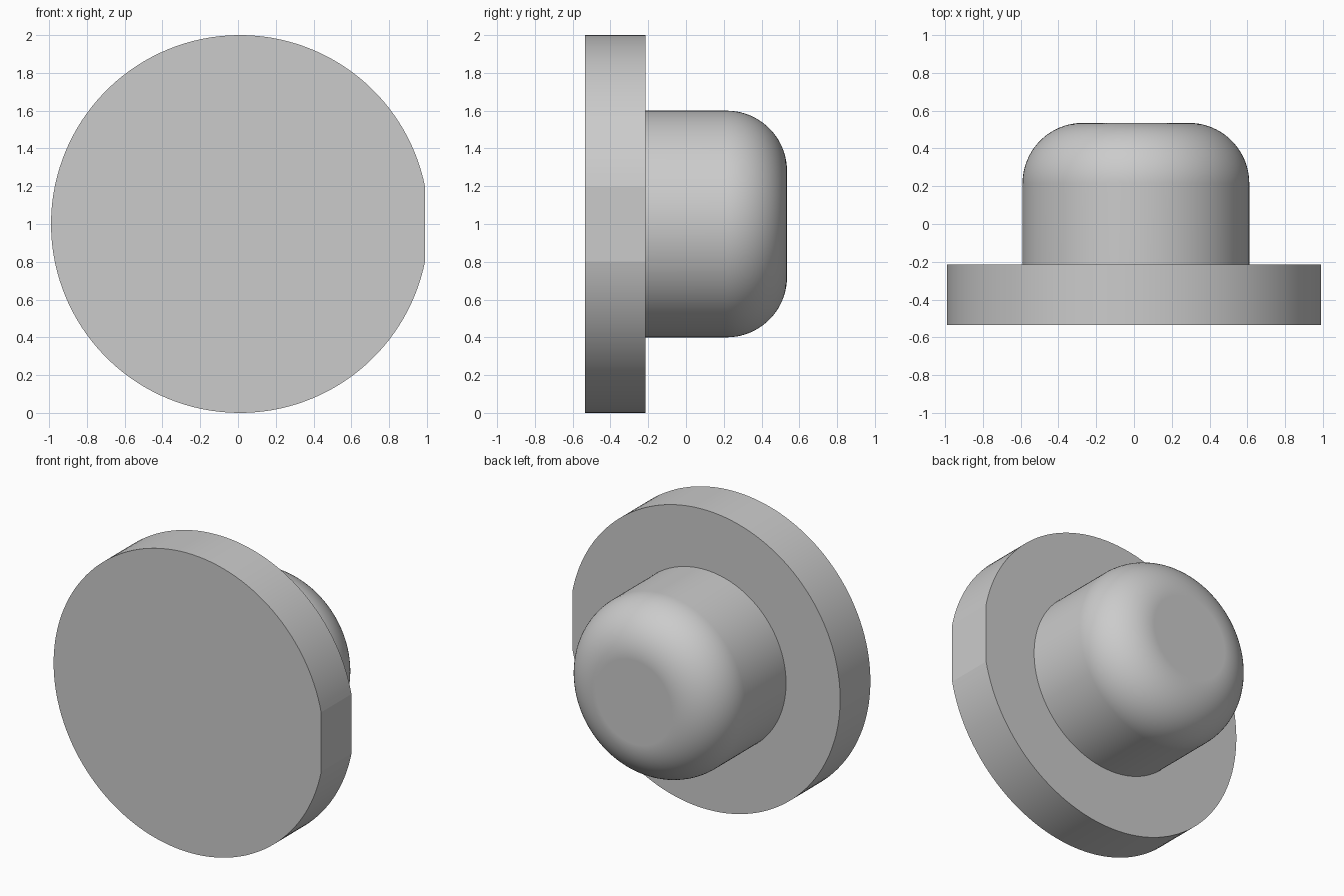
import bpy
import bmesh
from math import asin, cos, pi, radians, sin

if "Cube" in bpy.data.objects:
    bpy.data.objects.remove(bpy.data.objects["Cube"], do_unlink=True)

AXIS_X, AXIS_Z = 0.01, 1.0
FRONT, SHOULDER, BACK = -0.535, -0.215, 0.535
FLANGE_R, FLAT_X = 1.0, 0.98
BOSS_R, FILLET = 0.6, 0.32

grey = bpy.data.materials.new("plain_grey")
grey.use_nodes = True
colour = (0.6, 0.6, 0.6, 1)
grey.diffuse_color = colour
grey.node_tree.nodes["Principled BSDF"].inputs["Base Color"].default_value = colour


def ring(bm, y, radius, start=0.0, count=128, closed=True):
    """Vertices around the y axis, optionally leaving a gap for a flat on +x."""
    sweep = 2 * (pi - start)
    steps = count if closed else count - 1
    angles = [start + sweep * i / steps for i in range(count)]
    return [bm.verts.new((AXIS_X + radius * cos(a), y, AXIS_Z + radius * sin(a)))
            for a in angles]


def bridge(bm, a, b):
    for i in range(len(a)):
        j = (i + 1) % len(a)
        bm.faces.new((a[i], a[j], b[j], b[i]))


def finish(name, bm):
    bmesh.ops.recalc_face_normals(bm, faces=bm.faces)
    mesh = bpy.data.meshes.new(name)
    bm.to_mesh(mesh)
    bm.free()
    obj = bpy.data.objects.new(name, mesh)
    bpy.context.collection.objects.link(obj)
    mesh.materials.append(grey)
    bpy.ops.object.select_all(action='DESELECT')
    obj.select_set(True)
    bpy.context.view_layer.objects.active = obj
    bpy.ops.object.shade_smooth_by_angle(angle=radians(10))
    # Keep the flat ends flat where they meet the curved surfaces
    weighted = obj.modifiers.new("weighted_normals", 'WEIGHTED_NORMAL')
    weighted.keep_sharp = True


# Flange: thick disc with one side cut flat
bm = bmesh.new()
gap = asin((FLANGE_R ** 2 - FLAT_X ** 2) ** 0.5 / FLANGE_R)
front = ring(bm, FRONT, FLANGE_R, gap, closed=False)
rear = ring(bm, SHOULDER, FLANGE_R, gap, closed=False)
bridge(bm, front, rear)
bm.faces.new(front)
bm.faces.new(rear)
finish("flange", bm)

# Boss: round stem with a large fillet around its end
bm = bmesh.new()
rings = [ring(bm, SHOULDER, BOSS_R)]
SEGMENTS = 20
for i in range(SEGMENTS + 1):
    t = pi / 2 * i / SEGMENTS
    rings.append(ring(bm, BACK - FILLET * (1 - sin(t)),
                      BOSS_R - FILLET * (1 - cos(t))))
for a, b in zip(rings, rings[1:]):
    bridge(bm, a, b)
bm.faces.new(rings[-1])
finish("boss", bm)
